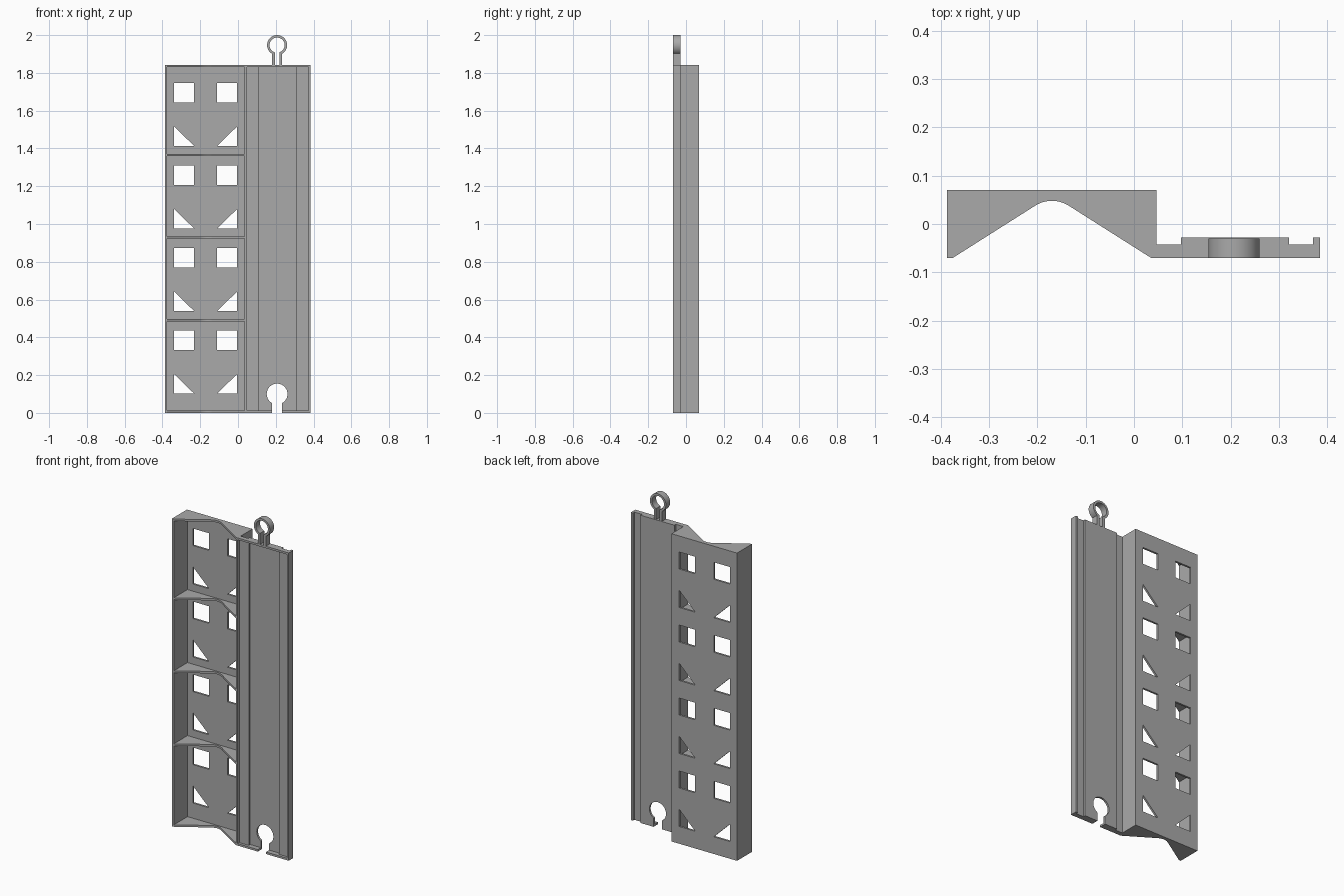
import bpy, bmesh
from math import sin, cos, asin, acos, pi

cube = bpy.data.objects.get("Cube")
if cube:
    bpy.data.objects.remove(cube, do_unlink=True)

grey = bpy.data.materials.new("plain grey")
grey.use_nodes = True
grey.diffuse_color = (0.4, 0.4, 0.4, 1)
grey.node_tree.nodes["Principled BSDF"].inputs["Base Color"].default_value = grey.diffuse_color

H = 1.842          # panel height
T = 0.012          # wall thickness
FRONT, BACK = -0.07, 0.07
LEFT, MID, RIGHT = -0.387, 0.047, 0.385
CELL = 0.437       # spacing of the repeated bays
TRACK_X = 0.207    # centre of the connector


def prism(name, outlines, lo, hi, axis="z"):
    """Extrude outlines along z (points are x, y) or along y (points are x, z)."""
    bm = bmesh.new()
    for outline in outlines:
        rings = []
        for d in (lo, hi):
            rings.append([bm.verts.new((a, b, d) if axis == "z" else (a, d, b))
                          for a, b in outline])
        bm.faces.new(rings[0])
        bm.faces.new(rings[1])
        n = len(outline)
        for i in range(n):
            j = (i + 1) % n
            bm.faces.new((rings[0][i], rings[0][j], rings[1][j], rings[1][i]))
    bmesh.ops.recalc_face_normals(bm, faces=bm.faces)
    mesh = bpy.data.meshes.new(name)
    bm.to_mesh(mesh)
    bm.free()
    mesh.materials.append(grey)
    ob = bpy.data.objects.new(name, mesh)
    bpy.context.collection.objects.link(ob)
    return ob


def rect(x0, x1, y0, y1):
    return [(x0, y0), (x1, y0), (x1, y1), (x0, y1)]


def arc(cx, cy, r, a0, a1, n=40):
    return [(cx + r * cos(a0 + (a1 - a0) * i / n), cy + r * sin(a0 + (a1 - a0) * i / n))
            for i in range(n + 1)]


def select(ob):
    bpy.ops.object.select_all(action="DESELECT")
    ob.select_set(True)
    bpy.context.view_layer.objects.active = ob


def cut(ob, cutter):
    mod = ob.modifiers.new("cut", "BOOLEAN")
    mod.operation, mod.solver, mod.object = "DIFFERENCE", "EXACT", cutter
    select(ob)
    bpy.ops.object.modifier_apply(modifier=mod.name)


def smooth(ob):
    select(ob)
    bpy.ops.object.shade_smooth_by_angle(angle=0.5)


# Box: back plate with square and triangular windows
plate = prism("back_plate", [rect(LEFT, MID, 0, H)], BACK - T, BACK, "y")
windows = []
for i in range(4):
    z = i * CELL
    for outer, inner in ((-0.339, -0.233), (-0.004, -0.110)):
        windows.append(rect(outer, inner, z + 0.333, z + 0.435))
        windows.append([(outer, z + 0.103), (inner, z + 0.103), (outer, z + 0.206)])
window_cutter = prism("window_cutter", windows, 0, 0.2, "y")
cut(plate, window_cutter)
bpy.data.objects.remove(window_cutter, do_unlink=True)

# Box: side walls
prism("right_side_wall", [rect(LEFT, LEFT + T, FRONT, BACK - T)], 0, H)
prism("middle_wall", [rect(MID - T, MID, FRONT, BACK - T)], 0, H)

# Box: five ribs with a rounded peaked cut-out
PEAK_X, R, SLOPE = -0.17, 0.065, 0.571
cradle = arc(PEAK_X, 0.048 - R, R, pi / 2 + SLOPE, pi / 2 - SLOPE, 14)
profile = ([(LEFT + T, BACK - T), (LEFT + T, FRONT)] + cradle
           + [(MID - T, FRONT), (MID - T, BACK - T)])
for i, z in enumerate((0, 0.485, 0.485 + CELL, 0.485 + 2 * CELL, H - T)):
    smooth(prism(f"rib_{i + 1}", [profile], z, z + T))

# Track: stepped shell with closed ends
LOW, HIGH = -0.042, -0.028
G0, G1, G2 = 0.097, 0.321, 0.371
back_steps = [(RIGHT, FRONT), (RIGHT, HIGH), (G2, HIGH), (G2, LOW), (G1, LOW), (G1, HIGH),
              (G0, HIGH), (G0, LOW), (MID, LOW)]
front_steps = [(MID, LOW - T), (G0 + T, LOW - T), (G0 + T, HIGH - T), (G1 - T, HIGH - T),
               (G1 - T, LOW - T), (RIGHT - T, LOW - T), (RIGHT - T, FRONT)]
track = prism("track_shell", [back_steps + front_steps], T, H - T)
bottom_cap = prism("track_bottom_cap", [back_steps + [(MID, FRONT)]], 0, T)
prism("track_top_cap", [back_steps + [(MID, FRONT)]], H - T, H)

# Track: keyhole socket at the bottom
NECK, HOLE = 0.027, 0.055
a = asin(NECK / HOLE)
keyhole = ([(TRACK_X - NECK, -0.05)] + arc(TRACK_X, 0.1, HOLE, 1.5 * pi - a, -0.5 * pi + a)
           + [(TRACK_X + NECK, -0.05)])
key_cutter = prism("key_cutter", [keyhole], -0.2, 0.2, "y")
for ob in (track, bottom_cap):
    cut(ob, key_cutter)
    smooth(ob)
bpy.data.objects.remove(key_cutter, do_unlink=True)

# Connector: split ring on two legs
RING, BORE, SLIT, CZ = 0.053, 0.040, 0.012, 1.947
a, b = asin(NECK / RING), asin(SLIT / BORE)
clip = ([(TRACK_X - NECK, H)] + arc(TRACK_X, CZ, RING, 1.5 * pi - a, -0.5 * pi + a)
        + [(TRACK_X + NECK, H), (TRACK_X + SLIT, H)]
        + arc(TRACK_X, CZ, BORE, -0.5 * pi + b, 1.5 * pi - b) + [(TRACK_X - SLIT, H)])
smooth(prism("connector_ring", [clip], FRONT, -0.03, "y"))
bpy.ops.object.select_all(action="DESELECT")
